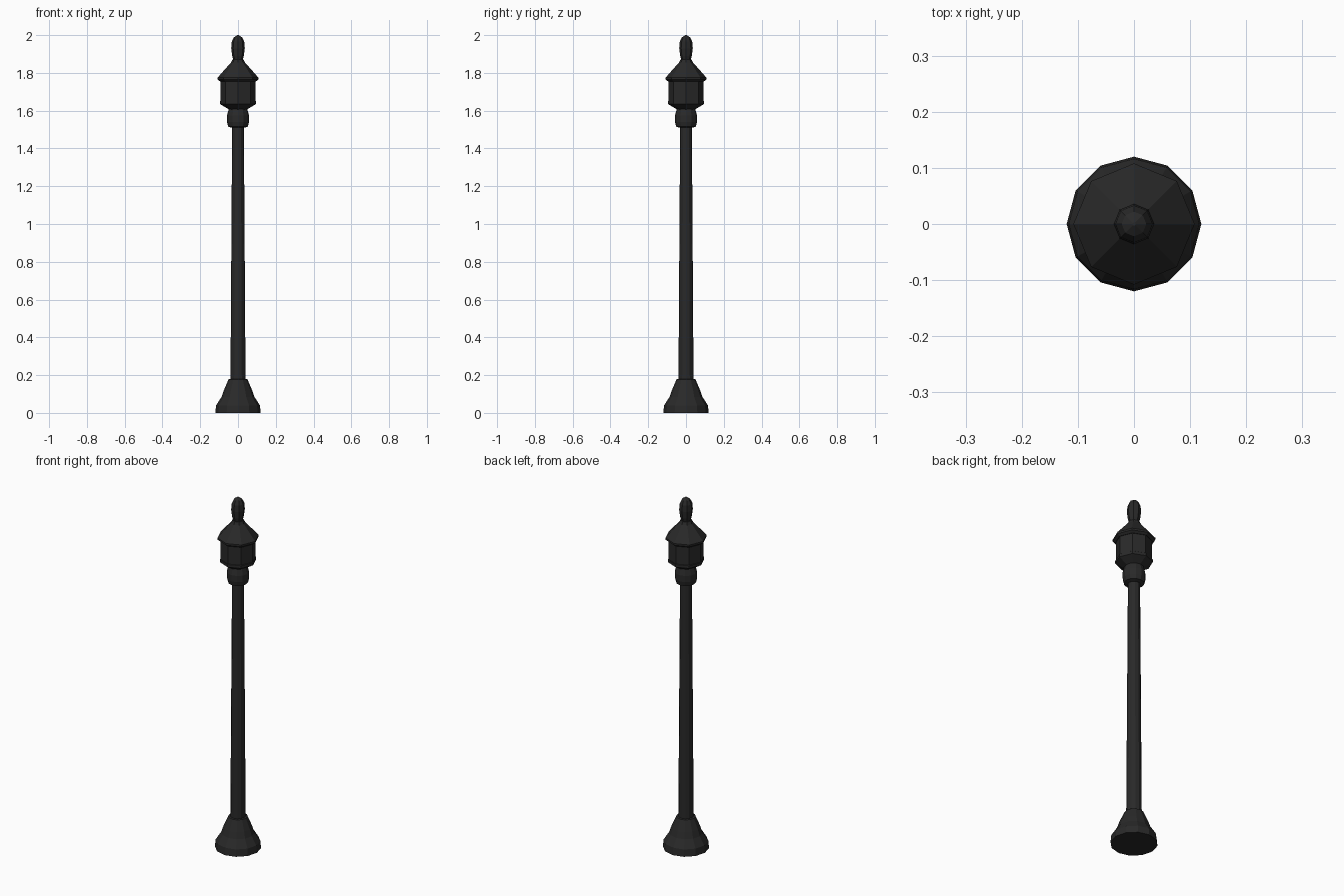
import bpy, bmesh
from math import cos, sin, tau

if "Cube" in bpy.data.objects:
    bpy.data.objects.remove(bpy.data.objects["Cube"])

iron = bpy.data.materials.new("dark_iron")
iron.diffuse_color = (0.022, 0.022, 0.022, 1)
iron.use_nodes = True
iron.node_tree.nodes["Principled BSDF"].inputs["Base Color"].default_value = iron.diffuse_color


def turned(name, profile, sides, phase=0.0):
    """Closed faceted solid of revolution from (radius, z) pairs."""
    bm = bmesh.new()
    rings = [[bm.verts.new((r * cos(tau * (i + phase) / sides),
                            r * sin(tau * (i + phase) / sides), z))
              for i in range(sides)] for r, z in profile]
    for low, high in zip(rings, rings[1:]):
        for i in range(sides):
            j = (i + 1) % sides
            bm.faces.new((low[i], low[j], high[j], high[i]))
    bm.faces.new(rings[0][::-1])
    bm.faces.new(rings[-1])
    bmesh.ops.remove_doubles(bm, verts=bm.verts, dist=1e-5)
    bm.normal_update()
    mesh = bpy.data.meshes.new(name)
    bm.to_mesh(mesh)
    bm.free()
    obj = bpy.data.objects.new(name, mesh)
    mesh.materials.append(iron)
    bpy.context.collection.objects.link(obj)
    return obj


# Flared foot and tapering pole
turned("base", [(0.12, 0), (0.116, 0.04), (0.087, 0.085), (0.075, 0.12),
                (0.05, 0.178), (0.038, 0.18)], 12)
turned("pole", [(0.04, 0.15), (0.031, 1.53)], 12)

# Bulbous collar under the lantern
turned("collar", [(0.035, 1.51), (0.052, 1.515), (0.058, 1.54), (0.058, 1.575),
                  (0.05, 1.605), (0.04, 1.62)], 12)

# Eight-sided lantern: tray, body, roof
turned("lantern_tray", [(0.045, 1.605), (0.095, 1.635), (0.095, 1.65),
                        (0.088, 1.655)], 8)
turned("lantern_body", [(0.092, 1.64), (0.092, 1.765)], 8)
turned("lantern_roof", [(0.095, 1.755), (0.108, 1.765), (0.108, 1.775),
                        (0.037, 1.855), (0.03, 1.87)], 8)

# Elongated finial
turned("finial", [(0.022, 1.86), (0.031, 1.89), (0.036, 1.93), (0.033, 1.965),
                  (0.022, 1.988), (0.003, 2.0)], 8)
